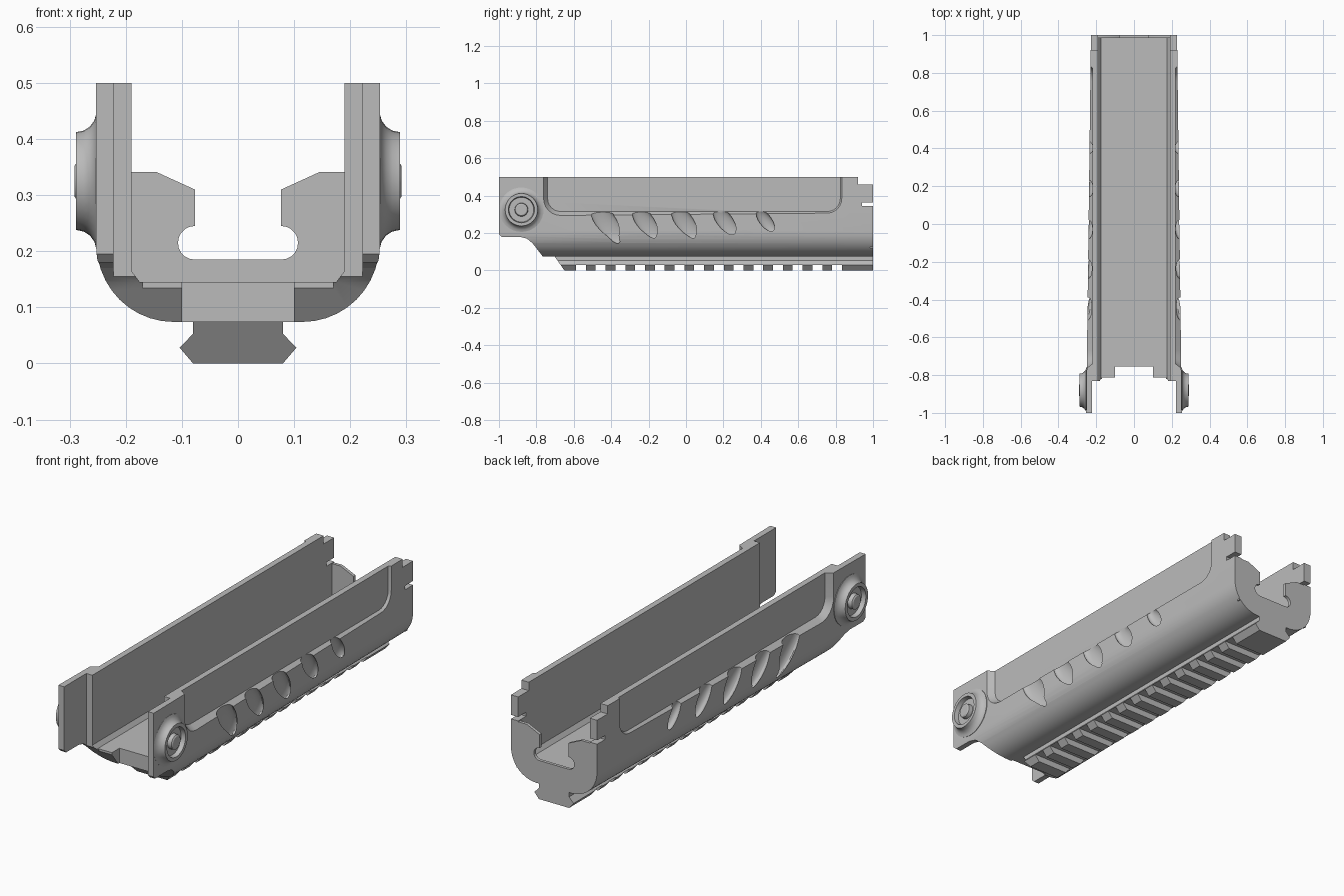
import bpy, bmesh, math
from mathutils import Matrix, Vector

cube = bpy.data.objects.get("Cube")
if cube:
    bpy.data.objects.remove(cube)

grey = bpy.data.materials.new("matte grey")
grey.use_nodes = True
grey.diffuse_color = (0.5, 0.5, 0.5, 1)
grey.node_tree.nodes["Principled BSDF"].inputs["Base Color"].default_value = (0.5, 0.5, 0.5, 1)


def finish(name, bm):
    bmesh.ops.recalc_face_normals(bm, faces=bm.faces)
    mesh = bpy.data.meshes.new(name)
    bm.to_mesh(mesh)
    bm.free()
    mesh.materials.append(grey)
    ob = bpy.data.objects.new(name, mesh)
    bpy.context.collection.objects.link(ob)
    return ob


def loft(name, first, second):
    """Closed solid between two matching rings of points."""
    bm = bmesh.new()
    a = [bm.verts.new(p) for p in first]
    b = [bm.verts.new(p) for p in second]
    bm.faces.new(a)
    bm.faces.new(b)
    for i in range(len(a)):
        j = (i + 1) % len(a)
        bm.faces.new((a[i], a[j], b[j], b[i]))
    return finish(name, bm)


def box(name, x, y, z):
    ring = [(x[0], z[0]), (x[1], z[0]), (x[1], z[1]), (x[0], z[1])]
    return loft(name, [(u, y[0], w) for u, w in ring], [(u, y[1], w) for u, w in ring])


def boolean(target, tool, operation="DIFFERENCE"):
    mod = target.modifiers.new("cut", "BOOLEAN")
    mod.object, mod.operation, mod.solver = tool, operation, "EXACT"
    bpy.context.view_layer.objects.active = target
    bpy.ops.object.modifier_apply(modifier=mod.name)
    bpy.data.objects.remove(tool)


def arc(cx, cz, r, start, end, n):
    angles = [math.radians(start + (end - start) * i / n) for i in range(n + 1)]
    return [(cx + r * math.cos(t), cz + r * math.sin(t)) for t in angles]


def mirrored(half):
    return half + [(-x, z) for x, z in reversed(half)]


# Channel body: U section, outer skin narrowing to the rear
outer = [(0.253, 0.5)] + arc(0.118, 0.209, 0.135, 0, -90, 10)
inner = [(0.175, 0.145), (0.19, 0.165), (0.19, 0.5)]


def section(y, shrink):
    skin = [(x - shrink, y, z) for x, z in outer]
    skin += [(-x, y, z) for x, _, z in reversed(skin)]
    return skin + [(-x, y, z) for x, z in reversed(inner)] + [(x, y, z) for x, z in inner]


body = loft("channel_body", section(-1, 0), section(1, 0.025))

# Front underside sweep, thinned ears, floor edge and central notch
sweep = [(-1.1, -0.1), (-1.1, 0.3), (-1, 0.195), (-0.985, 0.18), (-0.89, 0.18), (-0.85, 0.17),
         (-0.82, 0.145), (-0.765, 0.074), (-0.765, -0.1)]
boolean(body, loft("sweep", [(-0.4, y, z) for y, z in sweep], [(0.4, y, z) for y, z in sweep]))
boolean(body, box("ear_relief", (-0.222, 0.222), (-1.1, -0.832), (0, 0.6)))
boolean(body, box("floor_edge", (-0.17, 0.17), (-1.1, -0.812), (0, 0.3)))
boolean(body, box("floor_notch", (-0.1, 0.1), (-1.1, -0.755), (0, 0.3)))

# Rear top step and locking slots
boolean(body, box("rear_step", (-0.4, 0.4), (0.92, 1.1), (0.46, 0.6)))
boolean(body, box("rear_slot", (-0.4, 0.4), (0.94, 1.1), (0.345, 0.364)))


# Recessed side panels with rounded lower corners and sloped borders
def panel_ring(x, grow):
    lower = arc(-0.67, 0.385, 0.07 + grow, 180, 270, 6) + arc(0.755, 0.385, 0.07 + grow, 270, 360, 6)
    top = [(0.825 + grow, 0.6), (-0.74 - grow, 0.6)]
    return [(x, y, z) for y, z in lower + top]


for side in (1, -1):
    boolean(body, loft("panel", panel_ring(side * 0.219, 0), panel_ring(side * 0.269, 0.035)))

# Slanted finger scoops along both sides
scoops = [(-0.42, 0.25, 1.15), (-0.21, 0.25, 1), (0, 0.25, 1), (0.215, 0.255, 0.9), (0.43, 0.26, 0.7)]
for side in (1, -1):
    for y, z, size in scoops:
        bm = bmesh.new()
        bmesh.ops.create_uvsphere(bm, u_segments=24, v_segments=12, radius=1)
        place = Matrix.Translation((side * (0.243 - 0.0125 * (y + 1)), y, z))
        place @= Matrix.Rotation(0.65, 4, "X") @ Matrix.Rotation(side * 0.12, 4, "Y")
        place @= Matrix.Diagonal((0.024, 0.05 * size, 0.115 * size, 1))
        bmesh.ops.transform(bm, matrix=place, verts=bm.verts)
        boolean(body, finish("scoop", bm))

# Rear end plate with keyhole opening
opening = arc(0.077, 0.215, 0.03, -90, 90, 10)
plate = [(0.2, 0.12), (0.2, 0.341), (0.145, 0.341), (0.077, 0.31)] + list(reversed(opening))
plate = mirrored(plate)
end_plate = loft("rear_end_plate", [(x, 0.985, z) for x, z in plate], [(x, 1, z) for x, z in plate])

# Accessory rail with sloped nose and cross slots
rail_half = [(0.08, 0.085), (0.08, 0.053), (0.104, 0.028), (0.08, 0)]
rail_ring = mirrored(rail_half)
rail = loft("accessory_rail", [(x, -0.65 - 0.7 * z, z) for x, z in rail_ring],
            [(x, 1, z) for x, z in rail_ring])
for i in range(14):
    y = -0.588 + 0.1053 * i
    boolean(rail, box("slot", (-0.2, 0.2), (y, y + 0.053), (-0.1, 0.03)))

# Round pivot bosses on the ears, lathed about the x axis
parts = [body, end_plate, rail]
lathe = [(0, 0.23), (0.119, 0.23), (0.119, 0.253), (0.108, 0.256), (0.097, 0.264), (0.09, 0.275),
         (0.087, 0.289), (0.07, 0.289), (0.066, 0.268), (0.036, 0.268), (0.034, 0.287),
         (0.028, 0.291), (0, 0.291)]
for name, side in (("left_pivot_boss", 1), ("right_pivot_boss", -1)):
    bm = bmesh.new()
    ring = [bm.verts.new((side * x, -0.88, 0.325 + r)) for r, x in lathe]
    edges = [bm.edges.new(pair) for pair in zip(ring, ring[1:])]
    bmesh.ops.spin(bm, geom=ring + edges, cent=(0, -0.88, 0.325), axis=(1, 0, 0),
                   angle=math.tau, steps=32, use_merge=True)
    bmesh.ops.remove_doubles(bm, verts=bm.verts, dist=0.0001)
    parts.append(finish(name, bm))

# Soft shading on curves, crisp edges elsewhere
bpy.ops.object.select_all(action="DESELECT")
for ob in parts:
    ob.select_set(True)
bpy.context.view_layer.objects.active = body
bpy.ops.object.shade_smooth_by_angle(angle=math.radians(25))
